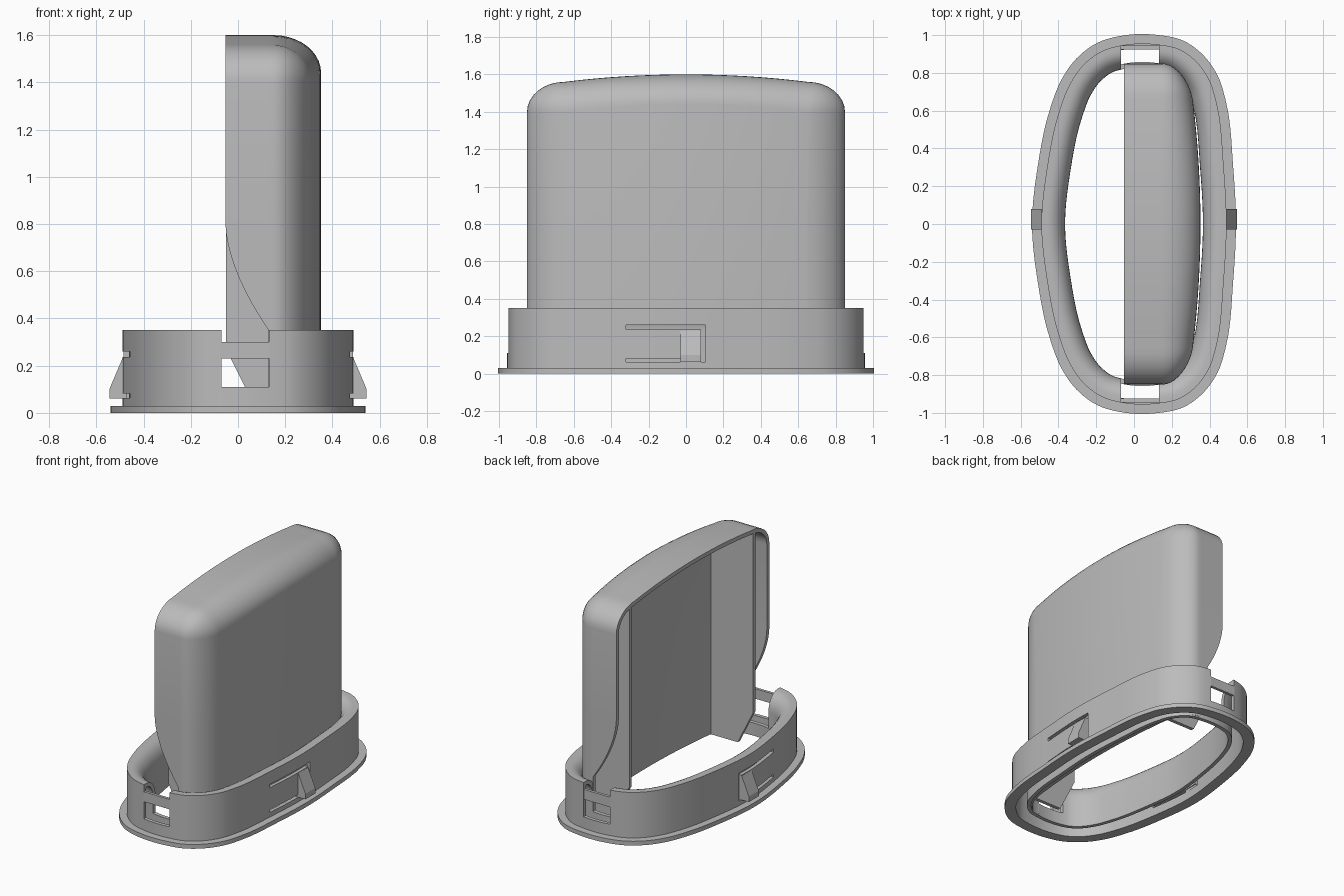
import bpy, bmesh, math
from mathutils import Vector

if "Cube" in bpy.data.objects:
    bpy.data.objects.remove(bpy.data.objects["Cube"])

grey = bpy.data.materials.new("plain_grey")
grey.diffuse_color = (0.5, 0.5, 0.5, 1)
grey.use_nodes = True
grey.node_tree.nodes["Principled BSDF"].inputs["Base Color"].default_value = grey.diffuse_color


def finish(name, bm, angle=30):
    bmesh.ops.recalc_face_normals(bm, faces=bm.faces)
    me = bpy.data.meshes.new(name)
    bm.to_mesh(me)
    bm.free()
    me.materials.append(grey)
    ob = bpy.data.objects.new(name, me)
    bpy.context.collection.objects.link(ob)
    return ob


def activate(ob):
    bpy.ops.object.select_all(action='DESELECT')
    ob.select_set(True)
    bpy.context.view_layer.objects.active = ob


def smooth(ob):
    activate(ob)
    bpy.ops.object.shade_smooth_by_angle(angle=math.radians(30))


def prism(name, pts, y0, y1):
    """Extrude an x-z polygon along y."""
    bm = bmesh.new()
    a = [bm.verts.new((x, y0, z)) for x, z in pts]
    b = [bm.verts.new((x, y1, z)) for x, z in pts]
    bm.faces.new(a)
    bm.faces.new(b[::-1])
    n = len(pts)
    for i in range(n):
        bm.faces.new((a[i], b[i], b[(i + 1) % n], a[(i + 1) % n]))
    return finish(name, bm)


def box(name, x0, x1, y0, y1, z0, z1):
    return prism(name, [(x0, z0), (x1, z0), (x1, z1), (x0, z1)], y0, y1)


def cut(ob, cutter):
    m = ob.modifiers.new("cut", 'BOOLEAN')
    m.operation, m.solver, m.object = 'DIFFERENCE', 'EXACT', cutter
    activate(ob)
    bpy.ops.object.modifier_apply(modifier=m.name)
    bpy.data.objects.remove(cutter)


# Oval plan outline, smoothed through a few points and mirrored in y
half = [(.49, 0), (.475, .3), (.435, .65), (.40, .76), (.33, .86), (.24, .925),
        (.13, .95), (-.07, .945), (-.17, .915), (-.27, .84), (-.34, .74),
        (-.395, .6), (-.46, .3), (-.49, 0)]
ctrl = [Vector(p) for p in half + [(x, -y) for x, y in half[-2:0:-1]]]
n = len(ctrl)
oval = []
for i in range(n):
    a, b, c, d = (ctrl[(i + k) % n] for k in (-1, 0, 1, 2))
    # knot spacing keeps uneven points from overshooting
    la, lb, lc = (b - a).length, (c - b).length, (d - c).length
    m1 = ((b - a) / la * lb + (c - b) / lb * la) / (la + lb) * lb
    m2 = ((c - b) / lb * lc + (d - c) / lc * lb) / (lb + lc) * lb
    for k in range(5):
        t = k / 5
        oval.append(b * (2*t**3 - 3*t**2 + 1) + m1 * (t**3 - 2*t**2 + t)
                    + c * (3*t**2 - 2*t**3) + m2 * (t**3 - t**2))

# Base ring: flange, thin outer wall, rounded inner lip, hollow underneath
arc = [math.radians(90 * k / 8) for k in range(9)]
section = [(.05, 0), (.05, .03), (0, .03), (0, .35)]
section += [(-.03 - .095 * math.sin(t), .23 + .12 * math.cos(t)) for t in arc]
section += [(-.125, .02), (-.098, .02)]
section += [(-.03 - .068 * math.sin(t), .23 + .092 * math.cos(t)) for t in arc[::-1]]
section += [(-.025, .322), (-.025, 0)]
bm = bmesh.new()
rows = []
for i, p in enumerate(oval):
    t = oval[(i + 1) % len(oval)] - oval[i - 1]
    nrm = Vector((t.y, -t.x)).normalized()
    rows.append([bm.verts.new((*(p + nrm * o), z)) for o, z in section])
for i, r in enumerate(rows):
    s = rows[(i + 1) % len(rows)]
    for j in range(len(section)):
        k = (j + 1) % len(section)
        bm.faces.new((r[j], s[j], s[k], r[k]))
ring = finish("base_ring", bm)

# End windows and the U-shaped slots around the latches
for s in (-1, 1):
    cut(ring, box("window_cutter", -.07, .132, *sorted((s * .76, s * 1.1)), .11, .5))
    x0, x1 = sorted((s * .43, s * .6))
    cut(ring, box("slot_cutter", x0, x1, -.32, .105, .062, .082))
    cut(ring, box("slot_cutter", x0, x1, -.32, .105, .236, .26))
    cut(ring, box("slot_cutter", x0, x1, .08, .105, .07, .25))
smooth(ring)

for s, side in ((-1, "left"), (1, "right")):
    prism(side + "_latch", [(s * .47, .23), (s * .49, .23), (s * .545, .10),
                            (s * .545, .062), (s * .47, .062)], -.03, .08)
for s, side in ((-1, "front"), (1, "back")):
    box(side + "_window_bar", -.075, .137, *sorted((s * .925, s * .945)), .23, .30)

# Hood shell: bowed arch profile lofted along x with a rounded edge
Z0 = .03


def arch(d, x, bow):
    r = .2 - d
    pts = [(-.85 + d, Z0), (-.85 + d, .35), (-.85 + d, .8)]
    angs = [math.radians(90 * k / 8) for k in range(9)]
    corner = [(.65 + r * math.cos(t), 1.4 + .8 * r * math.sin(t)) for t in angs]
    top = [.65 - 1.3 * k / 16 for k in range(1, 16)]
    pts += [(-y, z) for y, z in corner]
    pts += [(-y, 1.4 + .8 * r + .04 * (1 - (y / .65)**2)) for y in top]
    pts += corner[::-1] + [(.85 - d, .8), (.85 - d, .35), (.85 - d, Z0)]
    return [(x - bow * .095 * y * y, y, z) for y, z in pts]


bm = bmesh.new()
slices = [arch(0, -.053, 0), arch(0, .13, 0), arch(0, .15, 0)]
for k in range(1, 11):
    t = math.radians(9 * k)
    slices.append(arch(.2 * (1 - math.cos(t)), .15 + .202 * math.sin(t), math.sin(t)))
rows = [[bm.verts.new(p) for p in s] for s in slices]
for r, s in zip(rows, rows[1:]):
    for j in range(len(r) - 1):
        bm.faces.new((r[j], r[j + 1], s[j + 1], s[j]))
# bowed broad face, in vertical strips
last = rows[-1]
crest = last[11:-11]
foot = [last[0]] + [bm.verts.new((v.co.x, v.co.y, Z0)) for v in crest[1:-1]] + [last[-1]]
for i in range(len(crest) - 1):
    bm.faces.new((foot[i], foot[i + 1], crest[i + 1], crest[i]))
bmesh.ops.remove_doubles(bm, verts=bm.verts, dist=1e-5)
bmesh.ops.dissolve_degenerate(bm, edges=bm.edges, dist=1e-6)
hood = finish("hood", bm)
# make sure the normals face outward before thickening
face = max(hood.data.polygons, key=lambda f: f.center.x)
if face.normal.x < 0:
    hood.data.flip_normals()
m = hood.modifiers.new("thickness", 'SOLIDIFY')
m.thickness, m.offset = .028, -1
activate(hood)
bpy.ops.object.modifier_apply(modifier=m.name)

# Curved cut-away at the lower open edge of the hood's ends
curve = [(-.053 + .183 * (1 - math.cos(t)) / 1.0, .8 - .45 * math.sin(t))
         for t in (math.radians(90 * k / 12) for k in range(13))]
curve = [(-.053 + .183 * (k / 12)**1.7, .8 - .45 * k / 12) for k in range(13)]
cut(hood, prism("edge_cutter", curve + [(.13, -.1), (-.3, -.1), (-.3, .8)], -1, 1))
smooth(hood)

# Inner partitions with a pointed foot
panel = [(-.05, 1.53), (.15, 1.53), (.21, 1.50), (.25, 1.45), (.28, 1.38),
         (.285, Z0), (.07, Z0), (-.05, .27)]
for s, side in ((-1, "front"), (1, "back")):
    prism(side + "_partition", panel, *sorted((s * .675, s * .70)))
